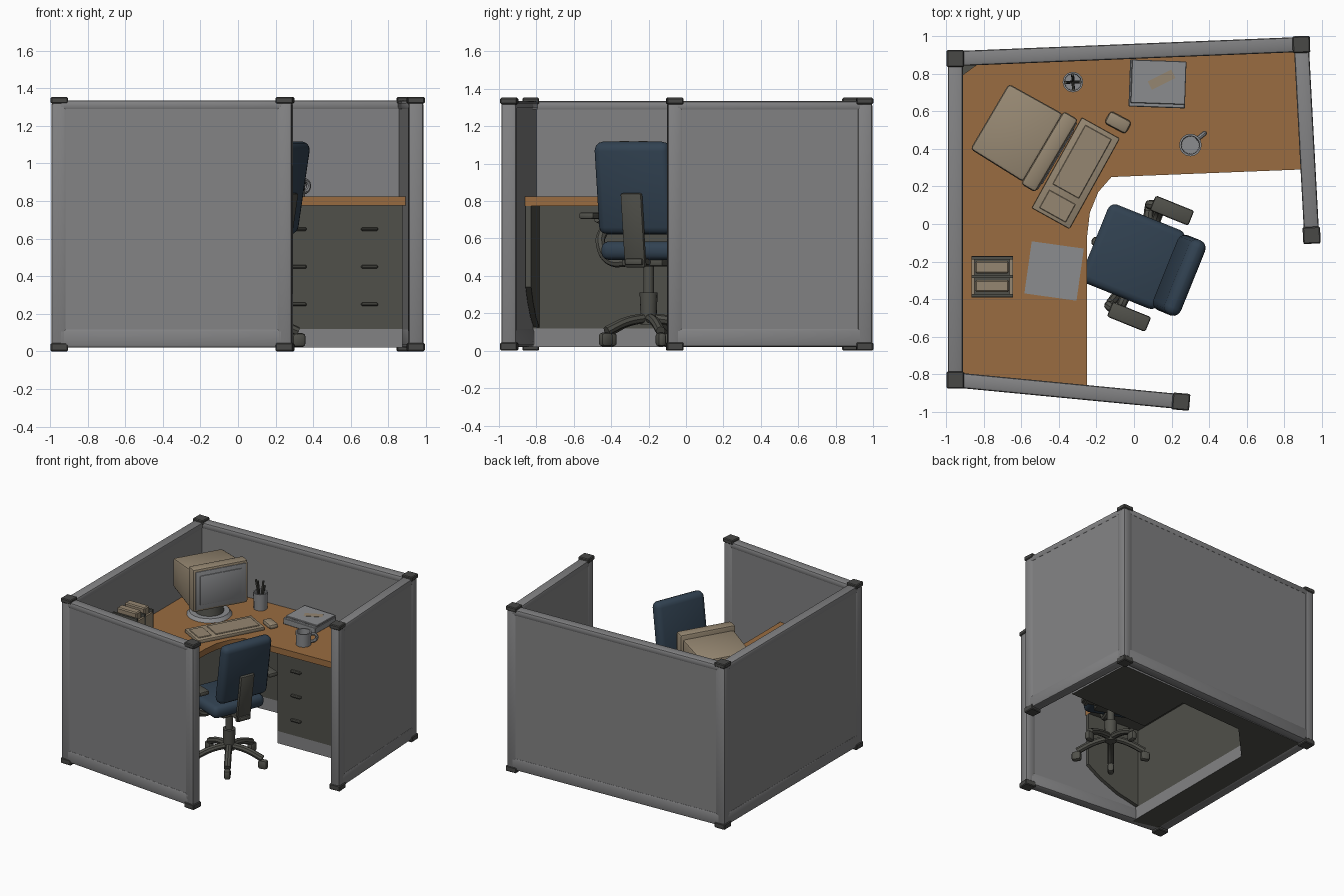
import bpy, bmesh, math
from mathutils import Matrix, Vector

if "Cube" in bpy.data.objects:
    bpy.data.objects.remove(bpy.data.objects["Cube"])

def material(name, *rgb):
    m = bpy.data.materials.new(name)
    m.diffuse_color = (*rgb, 1)
    m.use_nodes = True
    m.node_tree.nodes["Principled BSDF"].inputs["Base Color"].default_value = m.diffuse_color
    return m

GREY = material("panel grey", .225, .225, .23)
DARK = material("dark plastic", .08, .08, .068)
CAP = material("cap grey", .065, .065, .062)
WOOD = material("wood", .32, .15, .052)
BLUE = material("blue fabric", .031, .054, .083)
TAN = material("beige plastic", .30, .24, .165)
PALE = material("pale grey", .26, .265, .275)
I = Matrix.Identity(4)

def place(x, y, z=0, deg=0):
    return Matrix.Translation((x, y, z)) @ Matrix.Rotation(math.radians(deg), 4, 'Z')

def finish(name, bm, mat, M=I, bevel=0, seg=2):
    if bevel:
        bmesh.ops.bevel(bm, geom=bm.edges[:], offset=bevel, segments=seg, profile=.5, affect='EDGES')
    bmesh.ops.transform(bm, matrix=M, verts=bm.verts)
    bmesh.ops.recalc_face_normals(bm, faces=bm.faces)
    me = bpy.data.meshes.new(name)
    bm.to_mesh(me)
    bm.free()
    me.materials.append(mat)
    ob = bpy.data.objects.new(name, me)
    bpy.context.collection.objects.link(ob)
    bpy.ops.object.select_all(action='DESELECT')
    ob.select_set(True)
    bpy.context.view_layer.objects.active = ob
    bpy.ops.object.shade_smooth_by_angle(angle=math.radians(35))
    return ob

def box(name, size, loc, mat, M=I, bevel=0, taper=None, seg=2):
    """Box centred on loc; taper scales the -x end in y and z."""
    bm = bmesh.new()
    bmesh.ops.create_cube(bm, size=1)
    for v in bm.verts:
        if taper and v.co.x < 0:
            v.co.y *= taper[0]
            v.co.z *= taper[1]
        v.co = Vector([a * b for a, b in zip(v.co, size)])
    return finish(name, bm, mat, M @ Matrix.Translation(loc), bevel, seg)

def cyl(name, r1, r2, z0, z1, mat, M=I, sides=16):
    bm = bmesh.new()
    bmesh.ops.create_cone(bm, cap_ends=True, segments=sides, radius1=r1, radius2=r2, depth=z1 - z0)
    return finish(name, bm, mat, M @ Matrix.Translation((0, 0, (z0 + z1) / 2)))

def cup(name, r, z0, z1, mat, M, sides=16):
    """Open hollow cup."""
    bm = bmesh.new()
    rings = []
    for rad, z in ((r * .92, z0), (r, z1), (r * .82, z1), (r * .78, z0 + .02)):
        rings.append([bm.verts.new((rad * math.cos(t * math.tau / sides), rad * math.sin(t * math.tau / sides), z))
                      for t in range(sides)])
    for a, b in zip(rings, rings[1:]):
        for i in range(sides):
            j = (i + 1) % sides
            bm.faces.new((a[i], a[j], b[j], b[i]))
    bm.faces.new(rings[0])
    bm.faces.new(rings[-1])
    return finish(name, bm, mat, M)

def tube(name, pts, r, mat, M=I):
    cu = bpy.data.curves.new(name, 'CURVE')
    cu.dimensions = '3D'
    cu.bevel_depth, cu.bevel_resolution, cu.use_fill_caps = r, 2, True
    cu.resolution_u = 6
    sp = cu.splines.new('BEZIER')
    sp.bezier_points.add(len(pts) - 1)
    for p, co in zip(sp.bezier_points, pts):
        p.co = co
        p.handle_left_type = p.handle_right_type = 'AUTO'
    tmp = bpy.data.objects.new("tmp", cu)
    bpy.context.collection.objects.link(tmp)
    bpy.context.view_layer.update()
    bm = bmesh.new()
    bm.from_mesh(tmp.evaluated_get(bpy.context.evaluated_depsgraph_get()).to_mesh())
    bpy.data.objects.remove(tmp)
    return finish(name, bm, mat, M)

def prism(name, pts, z0, z1, mat, M=I):
    bm = bmesh.new()
    f = bm.faces.new([bm.verts.new((x, y, z0)) for x, y in pts])
    up = bmesh.ops.extrude_face_region(bm, geom=[f])['geom']
    bmesh.ops.translate(bm, vec=(0, 0, z1 - z0), verts=[v for v in up if isinstance(v, bmesh.types.BMVert)])
    return finish(name, bm, mat, M)

# cubicle walls: panel, rails, end posts
corners = [(.25, -.945), (-.95, -.83), (-.95, .88), (.89, .955), (.945, -.06)]
for n, (p, q) in enumerate(zip(corners, corners[1:])):
    d = Vector(q) - Vector(p)
    L, c = d.length, (Vector(p) + Vector(q)) / 2
    M = place(c.x, c.y, 0, math.degrees(math.atan2(d.y, d.x)))
    box(f"wall_panel_{n}", (L, .070, 1.26), (0, 0, .68), GREY, M)
    box(f"wall_top_rail_{n}", (L, .08, .05), (0, 0, 1.31), GREY, M, .014)
    box(f"wall_bottom_rail_{n}", (L, .08, .10), (0, 0, .07), GREY, M, .014)
    for s in (-1, 1):
        box(f"wall_post_{n}", (.08, .08, 1.3), (s * L / 2, 0, .675), GREY, M, .014)

# dark caps on the posts
for n, (x, y) in enumerate(corners):
    M = place(x, y, 0, (-5, 0, 0, 2, 3)[n])
    box(f"post_cap_{n}", (.093, .09, .035), (0, 0, 1.335), CAP, M, .006, seg=1)
    box(f"post_foot_{n}", (.093, .09, .045), (0, 0, .0225), CAP, M, .006, seg=1)

# desk top, with a dark underside
outline = [(-.915, -.79), (-.86, -.805), (-.25, -.87), (-.25, -.07), (-.235, .06), (-.19, .17),
           (-.12, .25), (.89, .29), (.86, .92), (-.84, .845), (-.915, .79)]
desk = prism("desk_top", outline, .775, .825, WOOD)
desk.data.materials.append(DARK)
for f in desk.data.polygons:
    if f.normal.z < -.5:
        f.material_index = 1

# corner cabinet under the desk on a pale plinth
cabinet = [(-.91, -.80), (-.70, -.855), (-.70, .42), (-.42, .72), (.15, .75), (.15, .30), (.875, .32),
           (.85, .90), (-.91, .85)]
prism("cabinet", cabinet, .12, .776, DARK)
plinth = prism("cabinet_plinth", cabinet, .02, .12, GREY)
plinth.data.materials.append(DARK)
for f in plinth.data.polygons:
    if f.normal.z < -.5:
        f.material_index = 1
# curved bracket panel along the front wall, drawn in x-z and stood up
prism("end_panel", [(-.25, .775), (-.25, .34), (-.36, .26), (-.52, .18), (-.72, .12), (-.72, .775)],
      0, .03, DARK, place(0, -.852, 0, -5.5) @ Matrix.Rotation(math.pi / 2, 4, 'X'))
for x in (.15, .53):
    for z in (.25, .45, .65):
        box("drawer_pull", (.09, .028, .018), (x, -.012, z), DARK, place(.17, .30, 0, 1.6), .006, seg=1)

# monitor, local +x faces the user
S = place(-.583, .463, 0, -30.5)
box("monitor_bezel", (.09, .45, .35), (.155, 0, 1.13), TAN, S, .018)
box("monitor_housing", (.33, .42, .32), (-.05, 0, 1.11), TAN, S, .018, (.96, .74))
box("monitor_surround", (.012, .41, .31), (.199, 0, 1.13), PALE, S, .004)
box("monitor_screen", (.012, .34, .24), (.204, 0, 1.13), PALE, S, .005)
cyl("monitor_neck", .11, .09, .84, .98, DARK, S)
cyl("monitor_foot", .17, .15, .825, .85, PALE, S, 20)

# keyboard with key blocks, and mouse
K = place(-.31, .27, .825, -29)
box("keyboard", (.23, .55, .028), (0, 0, .014), TAN, K, .006)
for y, w in ((-.2, .11), (.07, .36)):
    box("key_block", (.16, w, .008), (0, y, .030), TAN, K, .003, seg=1)
box("mouse", (.13, .075, .04), (0, 0, .845), TAN, place(-.085, .54, 0, -28), .018)

# pencil cup with pencils
P = place(-.325, .755)
cup("pencil_cup", .055, .825, .96, PALE, P, 12)
for k in range(4):
    a = k * 1.6
    tube("pencil", [(0, 0, .85), (.04 * math.cos(a), .04 * math.sin(a), 1.02 + .015 * k)], .008, DARK, P)

# mug
G = place(.30, .42)
cup("mug", .06, .825, .93, PALE, G)
tube("mug_handle", [(.035, .03, .91), (.07, .058, .9), (.07, .058, .86), (.035, .03, .845)], .013, PALE, G)

# paper stack and loose sheets
T = place(.125, .745, .825, -2)
box("paper_stack", (.30, .25, .05), (0, 0, .025), PALE, T, .004, seg=1)
box("paper_stack_top", (.29, .23, .015), (.005, .01, .056), PALE, T, .003, seg=1)
box("paper_label", (.14, .05, .004), (.03, .01, .064), TAN, T @ Matrix.Rotation(.5, 4, 'Z'))
box("loose_sheet", (.28, .28, .006), (0, 0, .003), PALE, place(-.425, -.25, .825, -8))

# file rack with folders
R = place(-.755, -.28, .825)
box("rack_base", (.22, .22, .02), (0, 0, .01), DARK, R)
for y in (-.1, 0, .1):
    box("rack_divider", (.22, .016, .26), (0, y, .13), DARK, R)
for x in (-.102, .102):
    box("rack_end", (.016, .2, .24), (x, 0, .12), TAN, R)
for y in (-.05, .05):
    box("folder", (.18, .065, .28), (.0, y, .155), TAN, R, .008, seg=1)

# chair, local +x is its rear
C = place(.06, -.2, 0, -22)
box("seat", (.44, .45, .10), (-.07, 0, .535), BLUE, C, .04, seg=3)
box("seat_pan", (.26, .24, .05), (-.03, 0, .475), DARK, C, .015)
tilt = Matrix.Rotation(math.radians(9), 4, 'Y')
B = C @ Matrix.Translation((.195, 0, .87)) @ tilt
box("backrest", (.095, .43, .50), (0, 0, 0), BLUE, B, .044, seg=3)
box("back_bracket", (.03, .12, .40), (.055, 0, -.22), DARK, B, .01)
box("bracket_arm", (.24, .10, .035), (.10, 0, .475), DARK, C, .01)
cyl("gas_lift", .028, .028, .28, .47, DARK, C)
cyl("column", .042, .048, .14, .31, DARK, C)
for s in (-1, 1):
    box("armrest_pad", (.22, .085, .035), (.03, s * .305, .722), DARK, C, .012)
    tube("armrest_post", [(-.03, s * .12, .475), (-.03, s * .24, .485), (-.04, s * .295, .58),
                          (-.09, s * .29, .68), (-.03, s * .305, .71)], .026, DARK, C)
for k in range(5):
    F = C @ Matrix.Rotation(math.radians(180 + 72 * k), 4, 'Z')
    tube("base_leg", [(.02, 0, .175), (.14, 0, .155), (.265, 0, .105)], .026, DARK, F)
    box("caster", (.075, .05, .075), (.27, 0, .06), DARK, F, .02)
